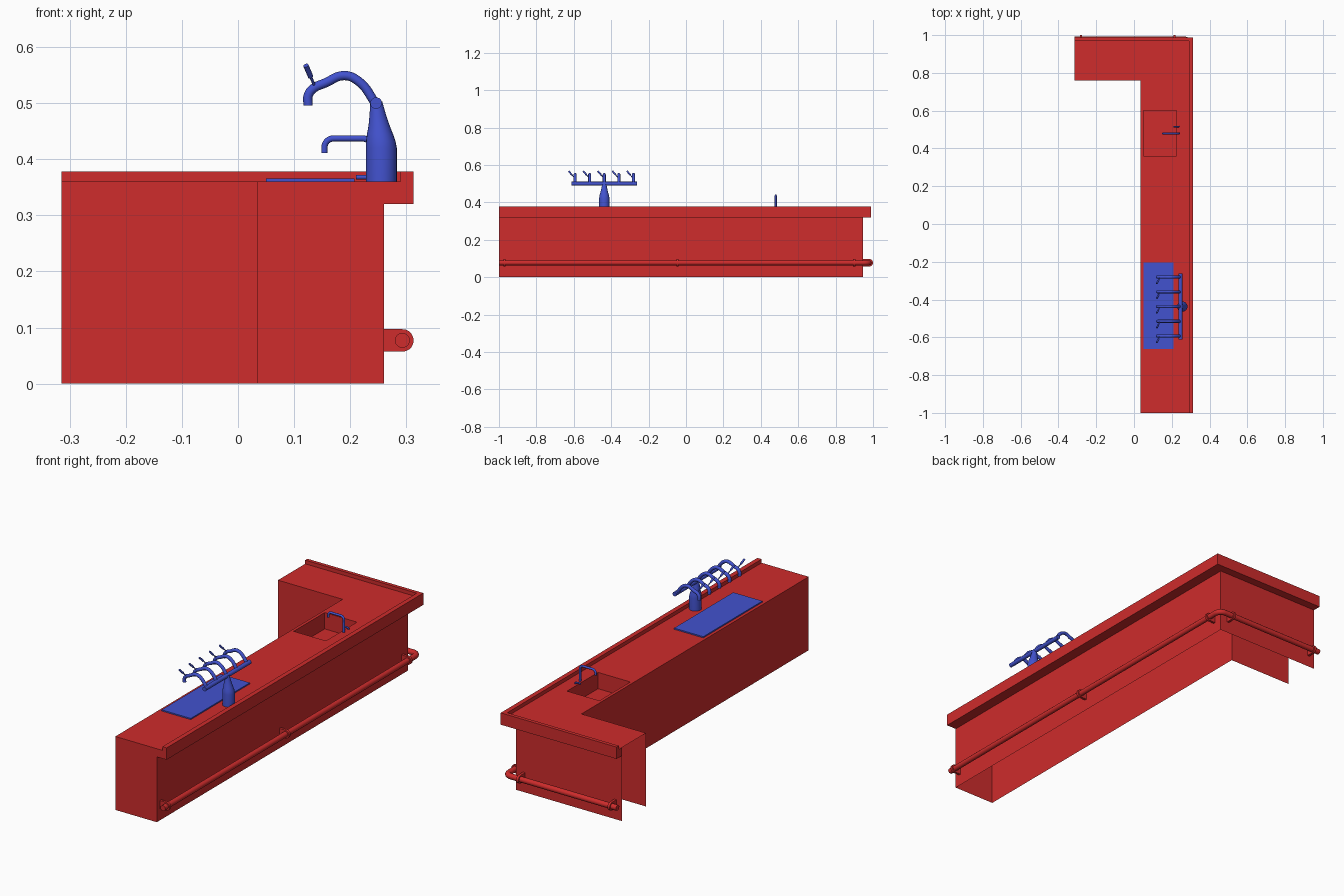
import bpy, bmesh
from math import sin, cos, pi
from mathutils import Vector

if "Cube" in bpy.data.objects:
    bpy.data.objects.remove(bpy.data.objects["Cube"])

def material(name, rgb):
    m = bpy.data.materials.new(name)
    m.diffuse_color = (*rgb, 1)
    m.use_nodes = True
    m.node_tree.nodes["Principled BSDF"].inputs["Base Color"].default_value = m.diffuse_color
    return m

RED = material("red_paint", (0.62, 0.025, 0.025))
BLUE = material("blue_paint", (0.055, 0.085, 0.62))

def finish(name, bm, mat, smooth=False):
    me = bpy.data.meshes.new(name)
    bm.to_mesh(me)
    bm.free()
    me.materials.append(mat)
    ob = bpy.data.objects.new(name, me)
    bpy.context.collection.objects.link(ob)
    if smooth:
        bpy.ops.object.select_all(action='DESELECT')
        ob.select_set(True)
        bpy.context.view_layer.objects.active = ob
        bpy.ops.object.shade_smooth_by_angle(angle=0.7)
    return ob

def face(bm, pts, out=None):
    f = bm.faces.new([bm.verts.new(p) for p in pts])
    f.normal_update()
    if out and f.normal.dot(Vector(out)) < 0:
        f.normal_flip()

def fillet(pts, rad, n=6):
    """Round the inner corners of a path."""
    pts = [Vector(p) for p in pts]
    res = [pts[0]]
    for a, b, c in zip(pts, pts[1:], pts[2:]):
        p, q = b + (a - b).normalized() * rad, b + (c - b).normalized() * rad
        for i in range(n + 1):
            t = i / n * pi / 2
            res.append(p + (b - p) * sin(t) + (q - b) * (1 - cos(t)))
    return res + [pts[-1]]

def tube(name, pts, r, mat, soft=False):
    cu = bpy.data.curves.new(name, 'CURVE')
    cu.dimensions = '3D'
    cu.bevel_depth, cu.bevel_resolution, cu.use_fill_caps = r, 4, True
    sp = cu.splines.new('BEZIER' if soft else 'POLY')
    if soft:
        sp.bezier_points.add(len(pts) - 1)
        for bp, p in zip(sp.bezier_points, pts):
            bp.co = p
            bp.handle_left_type = bp.handle_right_type = 'AUTO'
        sp.resolution_u = 6
    else:
        sp.points.add(len(pts) - 1)
        for sp_p, p in zip(sp.points, pts):
            sp_p.co = (*p, 1)
    tmp = bpy.data.objects.new(name + "_path", cu)
    bpy.context.collection.objects.link(tmp)
    me = bpy.data.meshes.new_from_object(tmp.evaluated_get(bpy.context.evaluated_depsgraph_get()))
    bpy.data.objects.remove(tmp)
    bm = bmesh.new()
    bm.from_mesh(me)
    bpy.data.meshes.remove(me)
    return finish(name, bm, mat, True)

def box(name, lo, hi, mat):
    bm = bmesh.new()
    bmesh.ops.create_cube(bm, size=1)
    for v in bm.verts:
        v.co = [(l + h) / 2 + c * (h - l) for l, h, c in zip(lo, hi, v.co)]
    return finish(name, bm, mat)

# Key dimensions
XL, XI, XO = -0.315, 0.035, 0.26      # wing end, inner wall, outer wall
YF, YI, YO = -1.0, 0.76, 0.947        # front end, wing inner wall, back wall
ZT, SY = 0.36, 0.77                   # worktop height, back overhang ratio
SINK = (0.05, 0.225, 0.36, 0.60)

# Counter: outer wall with overhanging raised rim, swept round the corner
bm = bmesh.new()
prof = [(0, 0), (0, 0.32), (0.053, 0.32), (0.053, 0.378), (0.03, 0.378), (0.03, ZT)]
rows = [[(XO + d, YF, z), (XO + d, YO + SY * d, z), (XL, YO + SY * d, z)] for d, z in prof]
for r0, r1 in zip(rows, rows[1:]):
    for k in (0, 1):
        face(bm, [r0[k], r0[k + 1], r1[k + 1], r1[k]])
# closed front end, and rim cap at the open wing end
face(bm, [(XI, YF, 0)] + [r[0] for r in rows] + [(XI, YF, ZT)], (0, -1, 0))
face(bm, [r[2] for r in rows[1:]] + [(XL, YO, ZT)], (-1, 0, 0))
# inner walls
face(bm, [(XI, YF, 0), (XI, YI, 0), (XI, YI, ZT), (XI, YF, ZT)], (-1, 0, 0))
face(bm, [(XI, YI, 0), (XL, YI, 0), (XL, YI, ZT), (XI, YI, ZT)], (0, -1, 0))
# worktop with the sink opening left out
xs = [XL, XI, SINK[0], SINK[1], XO + 0.03]
ys = [YF, SINK[2], SINK[3], YI, YO + SY * 0.03]
for i in range(4):
    for j in range(4):
        if (i == 0 and j < 3) or (i == 2 and j == 1):
            continue
        face(bm, [(xs[i], ys[j], ZT), (xs[i + 1], ys[j], ZT),
                  (xs[i + 1], ys[j + 1], ZT), (xs[i], ys[j + 1], ZT)], (0, 0, 1))
# sink basin
x0, x1, y0, y1 = SINK
ZS = ZT - 0.08
ring = [(x0, y0), (x1, y0), (x1, y1), (x0, y1)]
face(bm, [(*p, ZS) for p in ring], (0, 0, 1))
for a, b in zip(ring, ring[1:] + ring[:1]):
    mid = ((x0 + x1 - a[0] - b[0]), (y0 + y1 - a[1] - b[1]), 0)
    face(bm, [(*a, ZS), (*b, ZS), (*b, ZT), (*a, ZT)], mid)
bmesh.ops.remove_doubles(bm, verts=bm.verts, dist=1e-5)
finish("counter", bm, RED)

# Foot rail and its brackets
RZ, RD = 0.077, 0.033
tube("foot_rail", fillet([(XO + RD, YF, RZ), (XO + RD, YO + RD, RZ), (XL, YO + RD, RZ)], 0.03),
     0.0135, RED)

def bracket(name, pos, along_x):
    bm = bmesh.new()
    outline = [(0, -0.02)] + [(RD + 0.02 * cos(a), 0.02 * sin(a))
                              for a in (pi * (i / 10 - 0.5) for i in range(11))] + [(0, 0.02)]
    def place(d, t, z):
        return (pos + t, YO + d, RZ + z) if along_x else (XO + d, pos + t, RZ + z)
    face(bm, [place(d, -0.006, z) for d, z in outline])
    ext = bmesh.ops.extrude_face_region(bm, geom=bm.faces[:])["geom"]
    step = Vector((0.012, 0, 0) if along_x else (0, 0.012, 0))
    bmesh.ops.translate(bm, vec=step, verts=[g for g in ext if isinstance(g, bmesh.types.BMVert)])
    bmesh.ops.recalc_face_normals(bm, faces=bm.faces)
    finish(name, bm, RED, True)

for i, y in enumerate((-0.97, -0.045, 0.90)):
    bracket(f"side_bracket_{i + 1}", y, False)
for i, x in enumerate((-0.28, 0.215)):
    bracket(f"back_bracket_{i + 1}", x, True)

# Drip mat
box("drip_mat", (0.05, -0.663, ZT), (0.208, -0.205, 0.366), BLUE)

# Tap tower: leaning bottle shape from rings (z, centre x, radius)
TY, N = -0.437, 24
bm = bmesh.new()
rings = []
for z, cx, r in [(0.36, 0.2555, 0.0275), (0.42, 0.2555, 0.0275), (0.432, 0.2545, 0.0263),
                 (0.445, 0.253, 0.0232), (0.46, 0.2515, 0.0188), (0.48, 0.249, 0.0145),
                 (0.503, 0.2465, 0.0105)]:
    rings.append([bm.verts.new((cx + r * cos(2 * pi * k / N), TY + r * sin(2 * pi * k / N), z))
                  for k in range(N)])
for a, b in zip(rings, rings[1:]):
    for k in range(N):
        bm.faces.new((a[k], a[(k + 1) % N], b[(k + 1) % N], b[k]))
bm.faces.new(rings[-1])
bm.faces.new(rings[0][::-1])
finish("tap_tower", bm, BLUE, True)
tube("tap_manifold", [(0.246, TY - 0.175, 0.5), (0.246, TY + 0.175, 0.5)], 0.0105, BLUE)

# Five arched taps with tilted levers
ARCH = [(0.246, 0.498), (0.216, 0.538), (0.189, 0.549), (0.156, 0.536),
        (0.133, 0.525), (0.125, 0.513), (0.125, 0.496)]
for i in range(5):
    y = TY + (i - 2) * 0.078
    tube(f"tap_spout_{i + 1}", [(x, y, z) for x, z in ARCH], 0.0082, BLUE, True)
    root, tip = Vector((0.138, y, 0.527)), Vector((0.121, y - 0.034, 0.567))
    mid = root.lerp(tip, 0.5)
    tube(f"tap_stem_{i + 1}", [root, mid], 0.0025, BLUE)
    tube(f"tap_lever_{i + 1}", [mid, tip], 0.0048, BLUE)

# Sink faucet with side lever
FY = 0.48
tube("sink_faucet", fillet([(0.238, FY, ZT), (0.238, FY, 0.437), (0.154, FY, 0.437),
                            (0.154, FY, 0.411)], 0.016), 0.0055, BLUE)
tube("faucet_lever", fillet([(0.238, FY + 0.036, ZT), (0.238, FY + 0.036, 0.368),
                             (0.21, FY + 0.036, 0.368)], 0.005), 0.004, BLUE)
